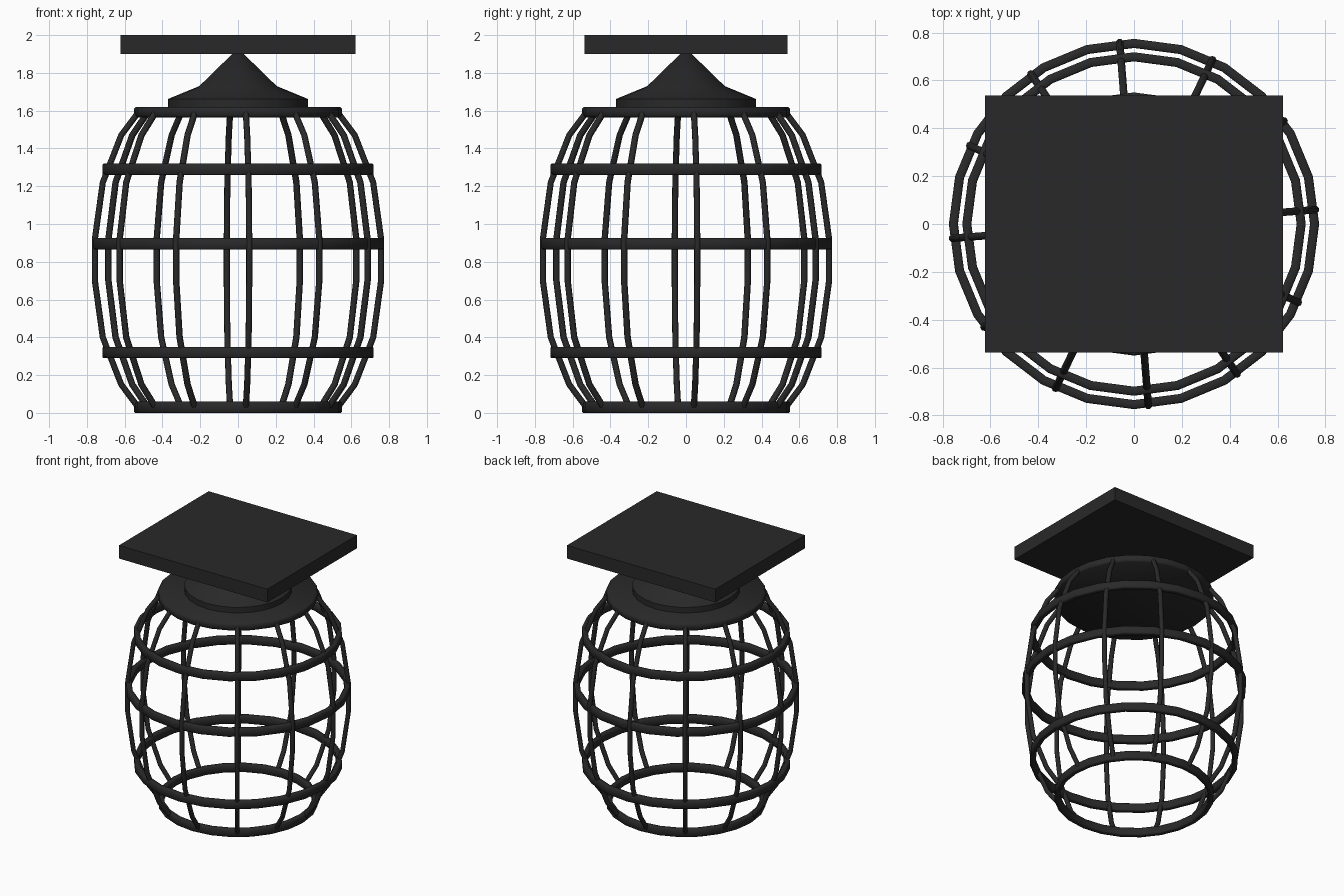
import bpy, math

if "Cube" in bpy.data.objects:
    bpy.data.objects.remove(bpy.data.objects["Cube"])

dark = bpy.data.materials.new("dark_iron")
dark.diffuse_color = (0.022, 0.022, 0.022, 1)
dark.use_nodes = True
dark.node_tree.nodes["Principled BSDF"].inputs["Base Color"].default_value = dark.diffuse_color


def mesh_object(name, verts, faces, smooth=True):
    me = bpy.data.meshes.new(name)
    me.from_pydata(verts, [], faces)
    me.validate()
    ob = bpy.data.objects.new(name, me)
    bpy.context.collection.objects.link(ob)
    me.materials.append(dark)
    me.polygons.foreach_set("use_smooth", [smooth] * len(me.polygons))
    return ob


def lathe(name, profile, closed=False, seg=24):
    """Spin an (r, z) profile around z; closed profiles make rings."""
    n = len(profile)
    verts = [(r * math.cos(2 * math.pi * i / seg), r * math.sin(2 * math.pi * i / seg), z)
             for i in range(seg) for r, z in profile]
    faces = []
    for i in range(seg):
        j = (i + 1) % seg
        for k in range(n if closed else n - 1):
            m = (k + 1) % n
            faces.append((i * n + k, j * n + k, j * n + m, i * n + m))
    if not closed:
        faces.append([i * n for i in reversed(range(seg))])
        faces.append([i * n + n - 1 for i in range(seg)])
    return mesh_object(name, verts, faces)


def hoop(name, outer, z, w=0.038, h=0.06):
    b, i, t = 0.006, outer - w, h / 2
    return lathe(name, [(i + b, z - t), (outer - b, z - t), (outer, z - t + b), (outer, z + t - b),
                        (outer - b, z + t), (i + b, z + t), (i, z + t - b), (i, z - t + b)], True)


# Horizontal hoops
hoop("bottom_hoop", 0.55, 0.03)
hoop("lower_hoop", 0.718, 0.32)
hoop("middle_hoop", 0.774, 0.895)
hoop("upper_hoop", 0.718, 1.29)

# Solid top plate and finial cap
lathe("top_plate", [(0.54, 1.565), (0.55, 1.575), (0.55, 1.61), (0.54, 1.62)])
lathe("cone_cap", [(0.37, 1.61), (0.37, 1.662), (0.205, 1.73), (0.01, 1.92)])

# Bowed vertical bars, swept as six-sided tubes
half = [(0.78, 0.53), (0.66, 0.62), (0.41, 0.718), (0.11, 0.76)]
path = [(r, 0.81 - d) for d, r in half] + [(r, 0.81 + d) for d, r in reversed(half)]
sides, rad = 8, 0.017
for b in range(12):
    a = math.radians(4.5 + 30 * b)
    ca, sa = math.cos(a), math.sin(a)
    verts, faces = [], []
    for p, (r, z) in enumerate(path):
        r0, z0 = path[max(p - 1, 0)]
        r1, z1 = path[min(p + 1, len(path) - 1)]
        length = math.hypot(r1 - r0, z1 - z0)
        nr, nz = (z1 - z0) / length, -(r1 - r0) / length
        for s in range(sides):
            t = 2 * math.pi * (s + 0.5) / sides
            u, v = rad * math.cos(t), rad * math.sin(t)
            rr = r + u * nr
            verts.append((rr * ca - v * sa, rr * sa + v * ca, z + u * nz))
    for p in range(len(path) - 1):
        for s in range(sides):
            q = (s + 1) % sides
            faces.append((p * sides + s, p * sides + q, (p + 1) * sides + q, (p + 1) * sides + s))
    top = (len(path) - 1) * sides
    faces += [list(reversed(range(sides))), [top + s for s in range(sides)]]
    mesh_object(f"cage_bar_{b + 1}", verts, faces)

# Mounting slab
bpy.ops.mesh.primitive_cube_add(size=1, location=(0, 0, 1.95))
slab = bpy.context.object
slab.name = "mounting_slab"
slab.scale = (1.245, 1.075, 0.1)
slab.data.materials.append(dark)

# Keep hard edges crisp on smooth parts
bpy.ops.object.select_all(action='SELECT')
bpy.context.view_layer.objects.active = slab
bpy.ops.object.shade_smooth_by_angle(angle=math.radians(50))
